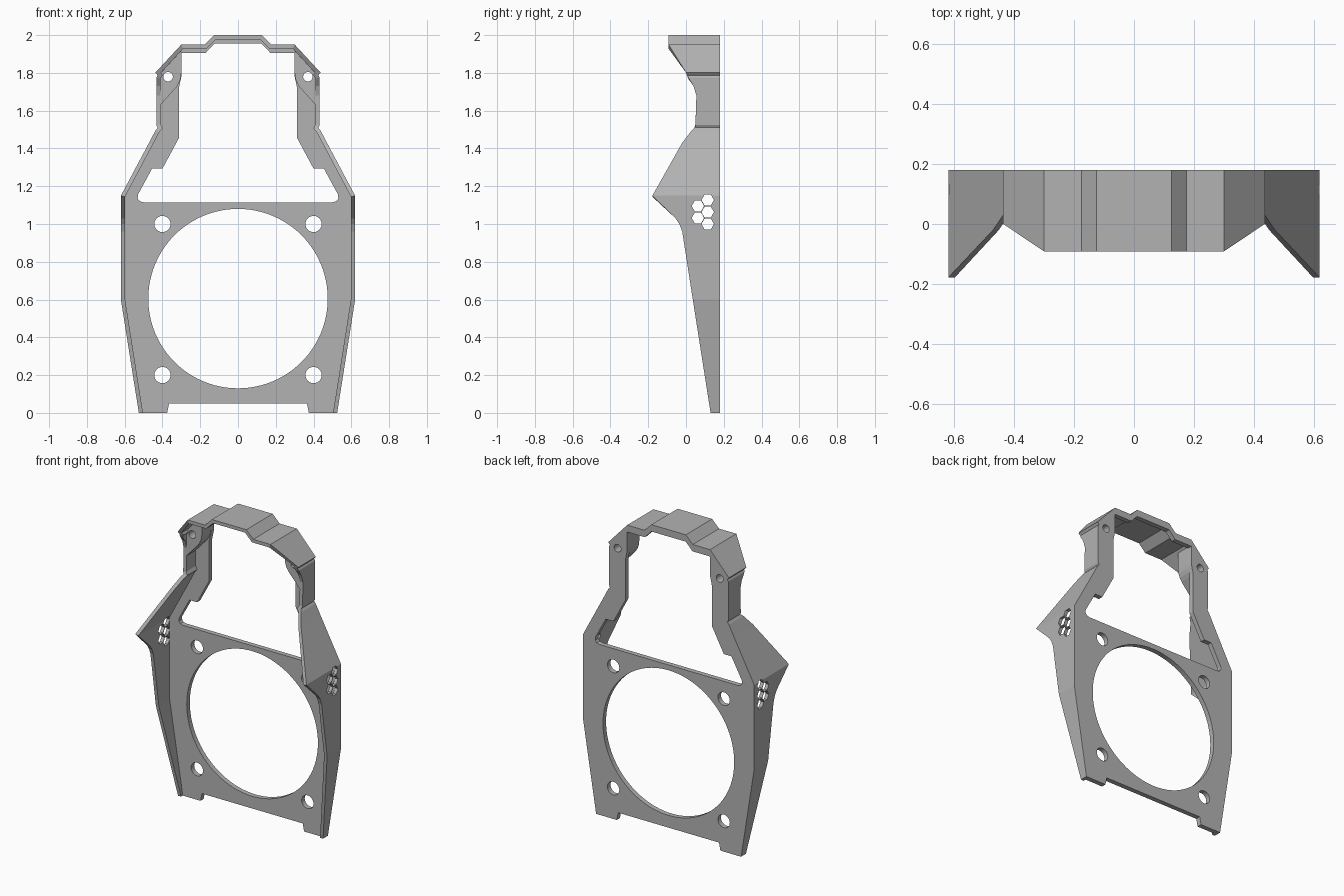
import bpy, bmesh, math
from mathutils import Vector

if "Cube" in bpy.data.objects:
    bpy.data.objects.remove(bpy.data.objects["Cube"])

BACK, PLATE_FRONT, WALL = 0.18, 0.148, 0.022

grey = bpy.data.materials.new("plain grey")
grey.diffuse_color = (0.45, 0.45, 0.45, 1)
grey.use_nodes = True
grey.node_tree.nodes["Principled BSDF"].inputs["Base Color"].default_value = grey.diffuse_color

# Right half of the rim: x, z, and y of the front edge, from foot to crown
RIM = [(0.525, 0, 0.13), (0.62, 0.6, 0.036), (0.62, 0.96, -0.02),
       (0.62, 1.0, -0.035), (0.62, 1.03, -0.055), (0.62, 1.15, -0.178),
       (0.471, 1.43, -0.02), (0.437, 1.495, 0.03), (0.425, 1.51, 0.045),
       (0.432, 1.523, 0.05), (0.432, 1.68, 0.055), (0.432, 1.73, 0.04),
       (0.432, 1.775, 0.012), (0.425, 1.787, 0.005), (0.437, 1.802, 0),
       (0.30, 1.95, -0.092), (0.175, 1.95, -0.092), (0.125, 2.0, -0.092)]

# Right half of the window edge, from sill to crown
WINDOW = [(0.50, 1.115), (0.52, 1.12), (0.531, 1.135), (0.53, 1.155),
          (0.455, 1.293), (0.40, 1.293), (0.313, 1.455), (0.313, 1.72),
          (0.30, 1.78), (0.30, 1.905), (0.172, 1.905), (0.125, 1.955)]


def mirrored(half):
    return half + [(-p[0],) + tuple(p[1:]) for p in reversed(half)]


def inset(path, d):
    """Offset an open x,z path to its left with mitred corners."""
    pts = [Vector(p[:2]) for p in path]
    normals = []
    for a, b in zip(pts, pts[1:]):
        t = (b - a).normalized()
        normals.append(Vector((-t.y, t.x)))
    out = []
    for i, p in enumerate(pts):
        n0, n1 = normals[max(i - 1, 0)], normals[min(i, len(normals) - 1)]
        q = p + (n0 + n1) * (d / (1 + n0.dot(n1)))
        if i in (0, len(pts) - 1):
            q.y = p.y
        out.append((q.x, q.y))
    return out


def circle(x, z, r, n):
    return [(x + r * math.cos(2 * math.pi * i / n),
             z + r * math.sin(2 * math.pi * i / n)) for i in range(n)]


def add_object(name, mesh):
    ob = bpy.data.objects.new(name, mesh)
    bpy.context.collection.objects.link(ob)
    mesh.materials.clear()
    mesh.materials.append(grey)
    return ob


def slab(name, loops, y0, y1):
    """Extrude filled x,z loops (first is the outline, others are holes)."""
    cu = bpy.data.curves.new(name, 'CURVE')
    cu.dimensions, cu.fill_mode = '2D', 'BOTH'
    cu.extrude = (y1 - y0) / 2
    for loop in loops:
        sp = cu.splines.new('POLY')
        sp.points.add(len(loop) - 1)
        for pt, (x, z) in zip(sp.points, loop):
            pt.co = (x, z, 0, 1)
        sp.use_cyclic_u = True
    tmp = bpy.data.objects.new(name + "_curve", cu)
    bpy.context.collection.objects.link(tmp)
    bpy.context.view_layer.update()
    dg = bpy.context.evaluated_depsgraph_get()
    mesh = bpy.data.meshes.new_from_object(tmp.evaluated_get(dg))
    bpy.data.objects.remove(tmp)
    mid = (y0 + y1) / 2
    for v in mesh.vertices:
        x, z, y = v.co
        v.co = (x, mid - y, z)
    bm = bmesh.new()
    bm.from_mesh(mesh)
    bmesh.ops.remove_doubles(bm, verts=bm.verts, dist=1e-5)
    bmesh.ops.recalc_face_normals(bm, faces=bm.faces)
    for f in bm.faces:
        f.smooth = False
    bm.to_mesh(mesh)
    bm.free()
    return add_object(name, mesh)


# Back plate with window, round opening and bolt holes
rim = mirrored(RIM)
inner = inset(rim, WALL)
foot = [(-0.375, 0), (-0.365, 0.05), (0.365, 0.05), (0.375, 0)]
holes = [mirrored(WINDOW), circle(0, 0.605, 0.475, 96)]
for s in (-1, 1):
    holes += [circle(s * 0.4, z, 0.043, 32) for z in (0.2, 1.0)]
    holes.append(circle(s * 0.37, 1.78, 0.025, 24))
slab("back_plate", [inner + foot] + holes, PLATE_FRONT, BACK)

# Rim wall following the outline, with varying depth
bm = bmesh.new()
rings = []
for (x, z, y), (ix, iz) in zip(rim, inner):
    rings.append([bm.verts.new(c) for c in
                  ((x, BACK, z), (x, y, z), (ix, y, iz), (ix, BACK, iz))])
for a, b in zip(rings, rings[1:]):
    for i in range(4):
        j = (i + 1) % 4
        bm.faces.new((a[i], a[j], b[j], b[i]))
bm.faces.new(rings[0])
bm.faces.new(rings[-1][::-1])
bmesh.ops.recalc_face_normals(bm, faces=bm.faces)
mesh = bpy.data.meshes.new("rim_wall")
bm.to_mesh(mesh)
bm.free()
wall = add_object("rim_wall", mesh)

# Hexagonal vents cut through both side walls
bm = bmesh.new()
for s in (-1, 1):
    for y, z in ((0.063, 1.095), (0.063, 1.032), (0.115, 1.127),
                 (0.115, 1.063), (0.115, 1.0)):
        lo, hi = [[bm.verts.new((s * x, a, b)) for a, b in circle(y, z, 0.033, 6)]
                  for x in (0.55, 0.7)]
        bm.faces.new(lo)
        bm.faces.new(hi[::-1])
        for i in range(6):
            j = (i + 1) % 6
            bm.faces.new((lo[i], hi[i], hi[j], lo[j]))
bmesh.ops.recalc_face_normals(bm, faces=bm.faces)
mesh = bpy.data.meshes.new("vent_cutter")
bm.to_mesh(mesh)
bm.free()
cutter = add_object("vent_cutter", mesh)
mod = wall.modifiers.new("vents", 'BOOLEAN')
mod.operation, mod.solver, mod.object = 'DIFFERENCE', 'EXACT', cutter
bpy.context.view_layer.update()
dg = bpy.context.evaluated_depsgraph_get()
cut = bpy.data.meshes.new_from_object(wall.evaluated_get(dg))
wall.modifiers.clear()
wall.data = cut
bpy.data.objects.remove(cutter)

# Screw bosses in the upper corners
BOSS = [(0.411, 1.63), (0.411, 1.797), (0.302, 1.915), (0.30, 1.905), (0.30, 1.80),
        (0.304, 1.77), (0.313, 1.745), (0.328, 1.722)]
for s, side in ((-1, "left"), (1, "right")):
    slab(side + "_screw_boss",
         [[(s * x, z) for x, z in BOSS], circle(s * 0.37, 1.78, 0.025, 24)],
         0.055, PLATE_FRONT)
